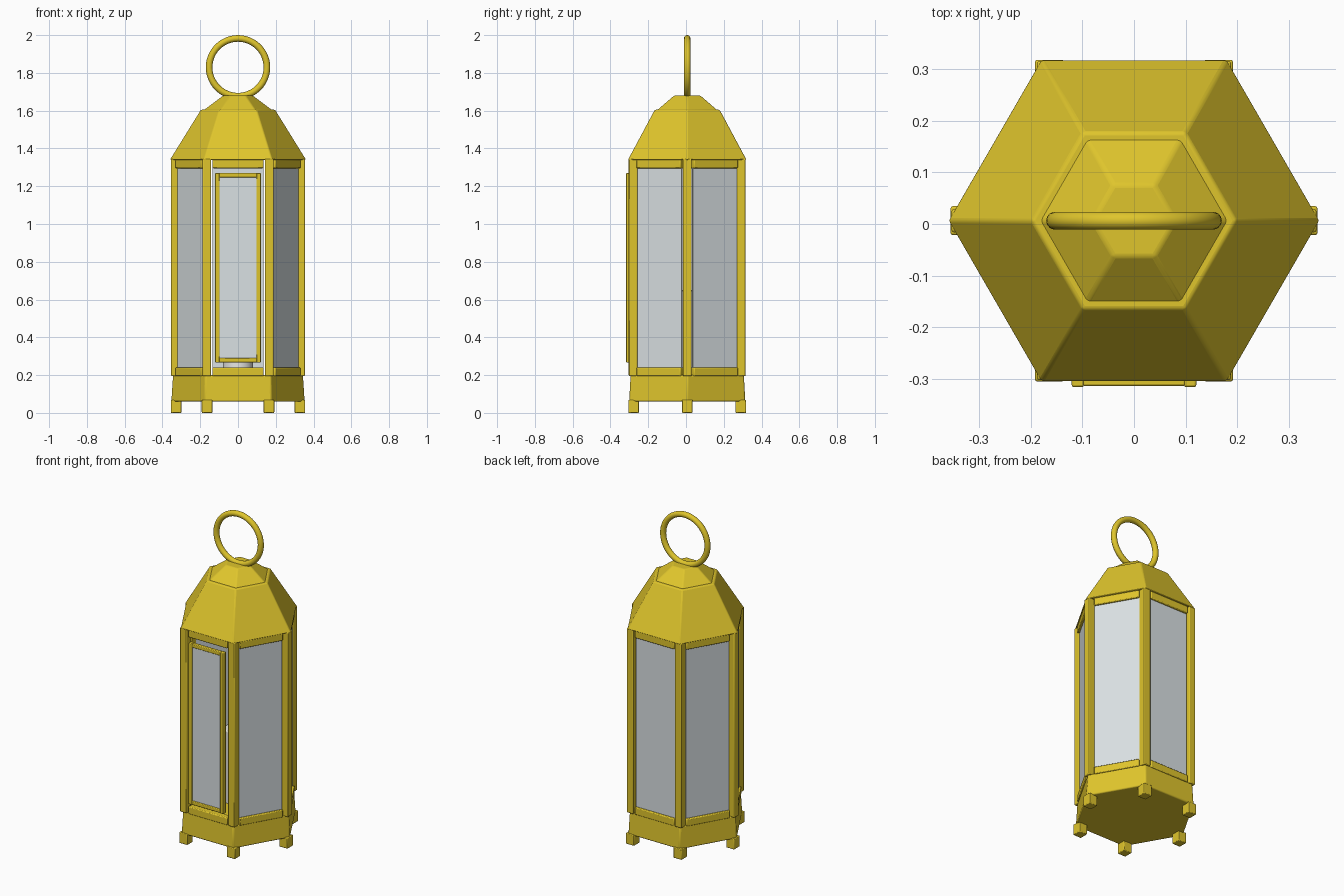
import bpy
import math
from mathutils import Matrix, Vector

cube = bpy.data.objects.get("Cube")
if cube:
    bpy.data.objects.remove(cube, do_unlink=True)

CY = 0.0065          # the hexagonal body sits slightly behind the door
POST_R = 0.331       # centre radius of the corner posts
WALL = 0.287         # distance from the axis to each wall


def material(name, rgb):
    m = bpy.data.materials.new(name)
    m.use_nodes = True
    m.diffuse_color = (*rgb, 1)
    m.node_tree.nodes["Principled BSDF"].inputs["Base Color"].default_value = (*rgb, 1)
    return m


brass = material("brass yellow", (0.74, 0.56, 0.025))
glass = material("pale glass", (0.70, 0.75, 0.77))
wax = material("candle white", (0.80, 0.80, 0.78))


def finish(name, mat, bevel=0.0, segments=2):
    ob = bpy.context.object
    ob.name = name
    ob.data.materials.append(mat)
    bpy.ops.object.shade_smooth_by_angle(angle=math.radians(35))
    if bevel:
        mod = ob.modifiers.new("soft edges", "BEVEL")
        mod.width = bevel
        mod.segments = segments
        mod.limit_method = "ANGLE"
    return ob


def box(name, mat, centre, size, angle=0.0, bevel=0.0):
    """Box placed relative to the lantern axis, then turned about that axis."""
    spin = Matrix.Rotation(angle, 4, "Z")
    pos = spin @ Vector(centre) + Vector((0, CY, 0))
    bpy.ops.mesh.primitive_cube_add(size=1, location=pos, rotation=(0, 0, angle))
    ob = bpy.context.object
    ob.data.transform(Matrix.Diagonal((*size, 1)))
    return finish(name, mat, bevel)


def hexagon(name, r_low, r_high, z_low, z_high, bevel):
    """Tapered six-sided block with corners on the x axis."""
    bpy.ops.mesh.primitive_cone_add(
        vertices=6, radius1=r_low, radius2=r_high, depth=z_high - z_low,
        location=(0, CY, (z_low + z_high) / 2))
    ob = bpy.context.object
    ob.data.transform(Matrix.Rotation(math.radians(30), 4, "Z"))
    return finish(name, brass, bevel, 3)


# Base and two-stage roof
hexagon("base", 0.355, 0.346, 0.06, 0.20, 0.008)
hexagon("roof", 0.362, 0.198, 1.34, 1.605, 0.006)
hexagon("roof_cap", 0.190, 0.080, 1.598, 1.68, 0.006)

# Feet and posts at the six corners
for i in range(6):
    a = math.radians(60 * i)
    c, s = math.cos(a), math.sin(a)
    box("foot", brass, (0.328 * c, 0.328 * s, 0.034), (0.056, 0.056, 0.068), 0, 0.004)
    box("corner_post", brass, (POST_R * c, POST_R * s, 0.77), (0.046, 0.046, 1.15), 0, 0.005)

# Rails on every wall, glass on all but the front
for i in range(6):
    a = math.radians(60 * i)
    box("lower_rail", brass, (0, -WALL, 0.217), (0.27, 0.038, 0.046), a, 0.005)
    box("upper_rail", brass, (0, -WALL, 1.318), (0.27, 0.038, 0.046), a, 0.005)
    if i:
        box("wall_glass", glass, (0, -WALL, 0.77), (0.268, 0.012, 1.10), a)

# Door standing proud of the open front
DOOR_Y = -0.310
for side in (-1, 1):
    box("door_stile", brass, (side * 0.109, DOOR_Y, 0.768), (0.024, 0.026, 1.005), 0, 0.004)
for z in (0.278, 1.258):
    box("door_rail", brass, (0, DOOR_Y, z), (0.20, 0.022, 0.024), 0, 0.004)
box("door_glass", glass, (0, DOOR_Y, 0.768), (0.20, 0.008, 0.97))

# Candle
bpy.ops.mesh.primitive_cylinder_add(vertices=32, radius=0.08, depth=0.46, location=(0, CY, 0.42))
finish("candle", wax, 0.006)

# Carrying ring
bpy.ops.mesh.primitive_torus_add(
    major_segments=48, minor_segments=14, major_radius=0.153, minor_radius=0.0175,
    location=(0, CY, 1.8295), rotation=(math.pi / 2, 0, 0))
finish("carrying_ring", brass)
